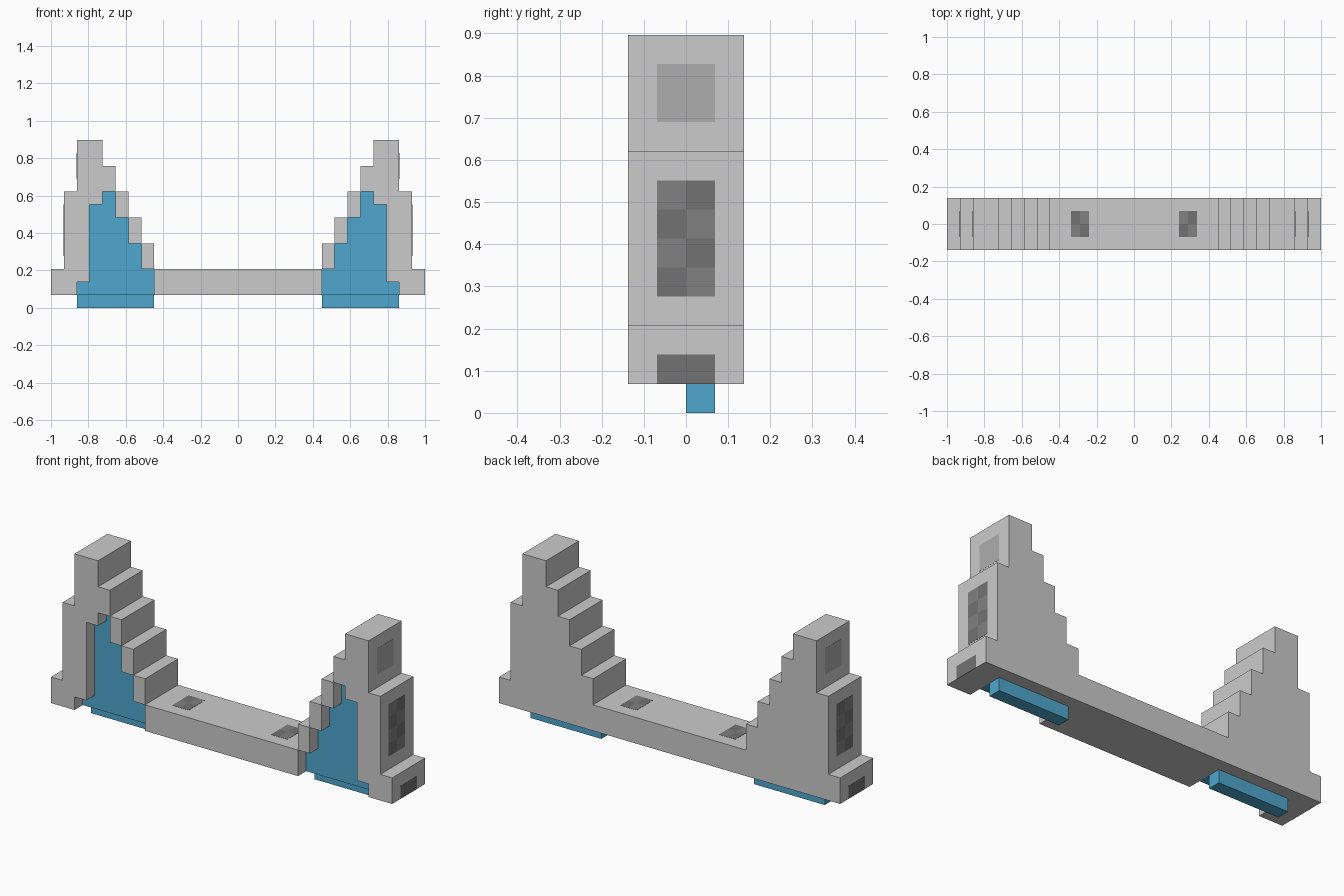
import bpy, bmesh

if "Cube" in bpy.data.objects:
    bpy.data.objects.remove(bpy.data.objects["Cube"])

U = 2 / 29  # one building block


def material(name, rgb):
    m = bpy.data.materials.new(name)
    m.diffuse_color = (*rgb, 1)
    m.use_nodes = True
    m.node_tree.nodes["Principled BSDF"].inputs["Base Color"].default_value = m.diffuse_color
    return m


BLUE = material("blue", (0.08, 0.39, 0.62))
DARK = material("dark_grey", (0.17, 0.17, 0.17))
MID = material("mid_grey", (0.22, 0.22, 0.22))
LIGHT = material("light_grey", (0.42, 0.42, 0.42))


def extrude(name, profile, y0, y1, mat=None):
    """Extrude an (x, z) outline in block units from y0 to y1."""
    bm = bmesh.new()
    face = bm.faces.new([bm.verts.new((x * U, y0 * U, z * U)) for x, z in profile])
    new = bmesh.ops.extrude_face_region(bm, geom=[face])["geom"]
    bmesh.ops.translate(bm, vec=(0, (y1 - y0) * U, 0),
                        verts=[v for v in new if isinstance(v, bmesh.types.BMVert)])
    bmesh.ops.recalc_face_normals(bm, faces=bm.faces)
    me = bpy.data.meshes.new(name)
    bm.to_mesh(me)
    bm.free()
    ob = bpy.data.objects.new(name, me)
    bpy.context.collection.objects.link(ob)
    if mat:
        me.materials.append(mat)
    return ob


def box(name, x0, x1, y0, y1, z0, z1, mat=None):
    return extrude(name, [(x0, z0), (x1, z0), (x1, z1), (x0, z1)], y0, y1, mat)


def steps(columns, bottom, s):
    """Stepped outline from (right edge, height) columns, mirrored by s."""
    x = columns[0][0]
    pts = [(s * x, bottom)]
    for right, top in columns[1:]:
        pts += [(s * x, top), (s * right, top)]
        x = right
    return pts + [(s * x, bottom)]


TOWER = [(-14.5, 0), (-13.5, 3), (-12.5, 9), (-10.5, 13), (-9.5, 11),
         (-8.5, 9), (-7.5, 7), (-6.5, 5)]
PANEL = [(-12.5, 0), (-11.5, 2), (-10.5, 8), (-9.5, 9),
         (-8.5, 7), (-7.5, 5), (-6.5, 3)]
CUT = PANEL[:-1] + [(-6, 3)]
E = 0.012  # inlay thickness above the surface

for side, s in (("left", 1), ("right", -1)):
    # stepped tower with a recess open to the front and underside
    tower = extrude(side + "_tower", steps(TOWER, 1, s), -2, 2)
    cutter = extrude("recess_cutter", steps(CUT, 0, s), -3, 1)
    cutter.hide_render = True
    mod = tower.modifiers.new("recess", "BOOLEAN")
    mod.operation, mod.solver, mod.object = "DIFFERENCE", "EXACT", cutter
    bpy.context.view_layer.objects.active = tower
    bpy.ops.object.modifier_apply(modifier=mod.name)
    bpy.data.objects.remove(cutter)

    # blue infill panel and the strip it stands on
    extrude(side + "_panel", steps(PANEL, 1, s), -1, 1, BLUE)
    box(side + "_foot_strip", -12.5 * s, -6.5 * s, 0, 1, 0, 1, BLUE)

    # shaded tiles on the outer side faces
    def side_tile(x, y0, y1, z0, z1, mat):
        box(side + "_side_tile", -(x + E) * s, -(x - E) * s, y0, y1, z0, z1, mat)

    side_tile(14.5, -1, 1, 1, 2, DARK)
    side_tile(12.5, -1, 1, 10, 12, LIGHT)
    for i in range(4):
        for j in range(2):
            side_tile(13.5, j - 1, j, 4 + i, 5 + i, MID if (i + j) % 2 else DARK)

    # checkered tiles on top of the beam
    for i in range(2):
        for j in range(2):
            x = 3.5 + i * 0.7
            box(side + "_beam_tile", -s * x, -s * (x + 0.7), j - 1, j, 3 - E, 3 + E,
                MID if (i + j) % 2 else DARK)
        
# connecting beam
box("beam", -6.5, 6.5, -2, 2, 1, 3)
